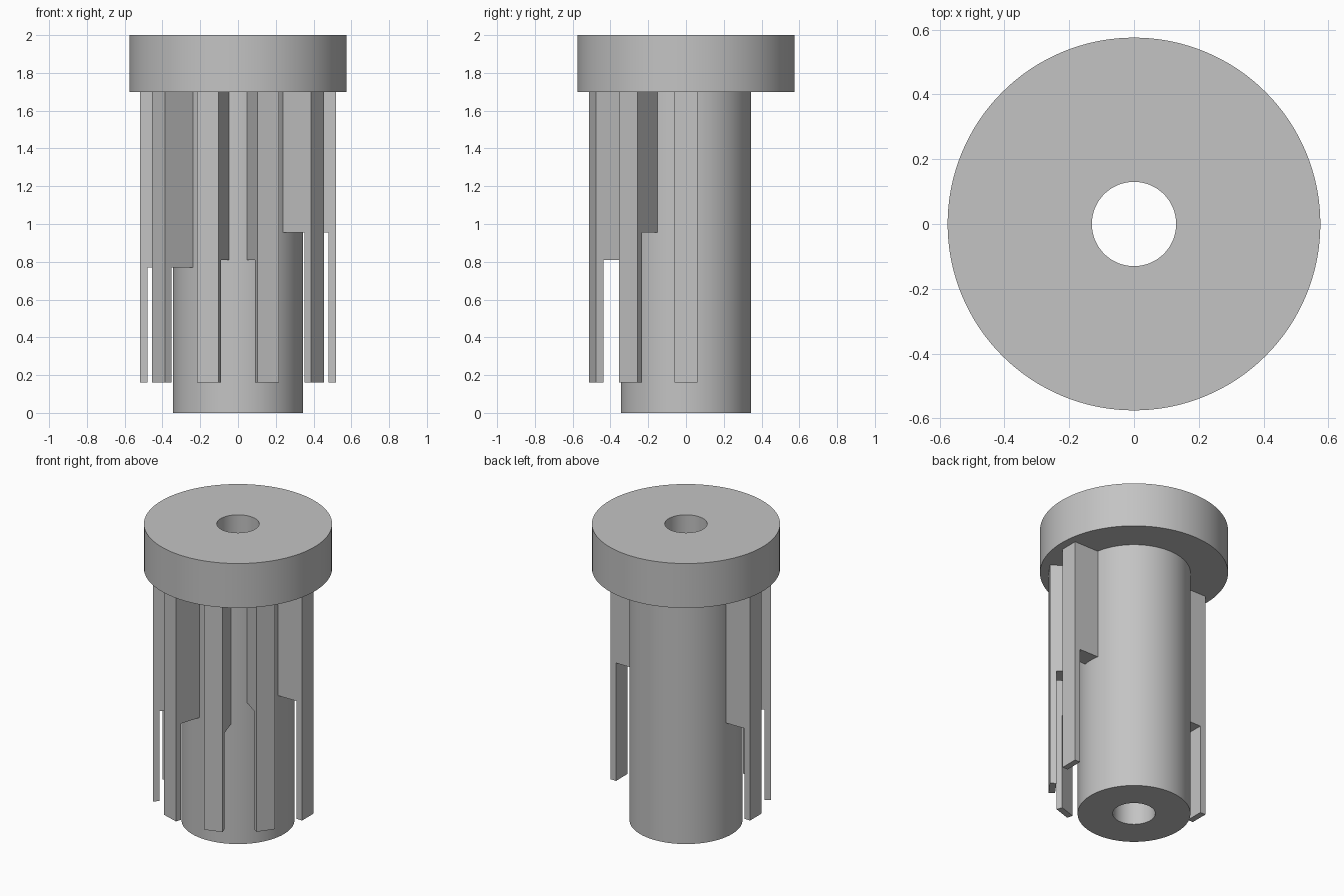
import bpy, bmesh, math
from mathutils import Vector, Matrix

cube = bpy.data.objects.get("Cube")
if cube:
    bpy.data.objects.remove(cube, do_unlink=True)

grey = bpy.data.materials.new("plain grey")
grey.use_nodes = True
colour = (0.55, 0.55, 0.55, 1)
grey.diffuse_color = colour
grey.node_tree.nodes["Principled BSDF"].inputs["Base Color"].default_value = colour


def finish(name, bm):
    bmesh.ops.recalc_face_normals(bm, faces=bm.faces)
    mesh = bpy.data.meshes.new(name)
    bm.to_mesh(mesh)
    bm.free()
    mesh.materials.append(grey)
    obj = bpy.data.objects.new(name, mesh)
    bpy.context.collection.objects.link(obj)
    return obj


# Flanged sleeve with a through bore, turned from one closed profile
BORE, CORE, FLANGE = 0.13, 0.345, 0.575
FLANGE_Z, TOP = 1.7, 2.0
profile = [(BORE, 0), (CORE, 0), (CORE, FLANGE_Z),
           (FLANGE, FLANGE_Z), (FLANGE, TOP), (BORE, TOP)]
bm = bmesh.new()
ring = [bm.verts.new((r, 0, z)) for r, z in profile]
edges = [bm.edges.new((v, ring[(i + 1) % len(ring)])) for i, v in enumerate(ring)]
bmesh.ops.spin(bm, geom=ring + edges, cent=(0, 0, 0), axis=(0, 0, 1),
               angle=math.tau, steps=128, use_merge=True)
bmesh.ops.remove_doubles(bm, verts=bm.verts, dist=1e-4)
sleeve = finish("flanged_sleeve", bm)
bpy.ops.object.select_all(action='DESELECT')
sleeve.select_set(True)
bpy.context.view_layer.objects.active = sleeve
bpy.ops.object.shade_smooth_by_angle(angle=math.radians(30))


# Radial fin whose outer strip hangs down past a step of its own height
def fin(name, angle, step):
    inner, slot, outer, low, width = 0.3, 0.48, 0.52, 0.16, 0.12
    top = FLANGE_Z + 0.02
    outline = [(inner, step), (slot, step), (slot, low),
               (outer, low), (outer, top), (inner, top)]
    bm = bmesh.new()
    face = bm.faces.new([bm.verts.new((r, -width / 2, z)) for r, z in outline])
    out = bmesh.ops.extrude_face_region(bm, geom=[face])
    moved = [g for g in out["geom"] if isinstance(g, bmesh.types.BMVert)]
    bmesh.ops.translate(bm, verts=moved, vec=Vector((0, width, 0)))
    bmesh.ops.rotate(bm, verts=bm.verts, cent=(0, 0, 0),
                     matrix=Matrix.Rotation(angle, 3, 'Z'))
    finish(name, bm)


# Six fins around the front half, their steps paired by height
for i, step in enumerate([0.955, 0.955, 0.81, 0.81, 0.77, 0.77]):
    fin(f"fin_{i + 1}", -i * math.pi / 5, step)
